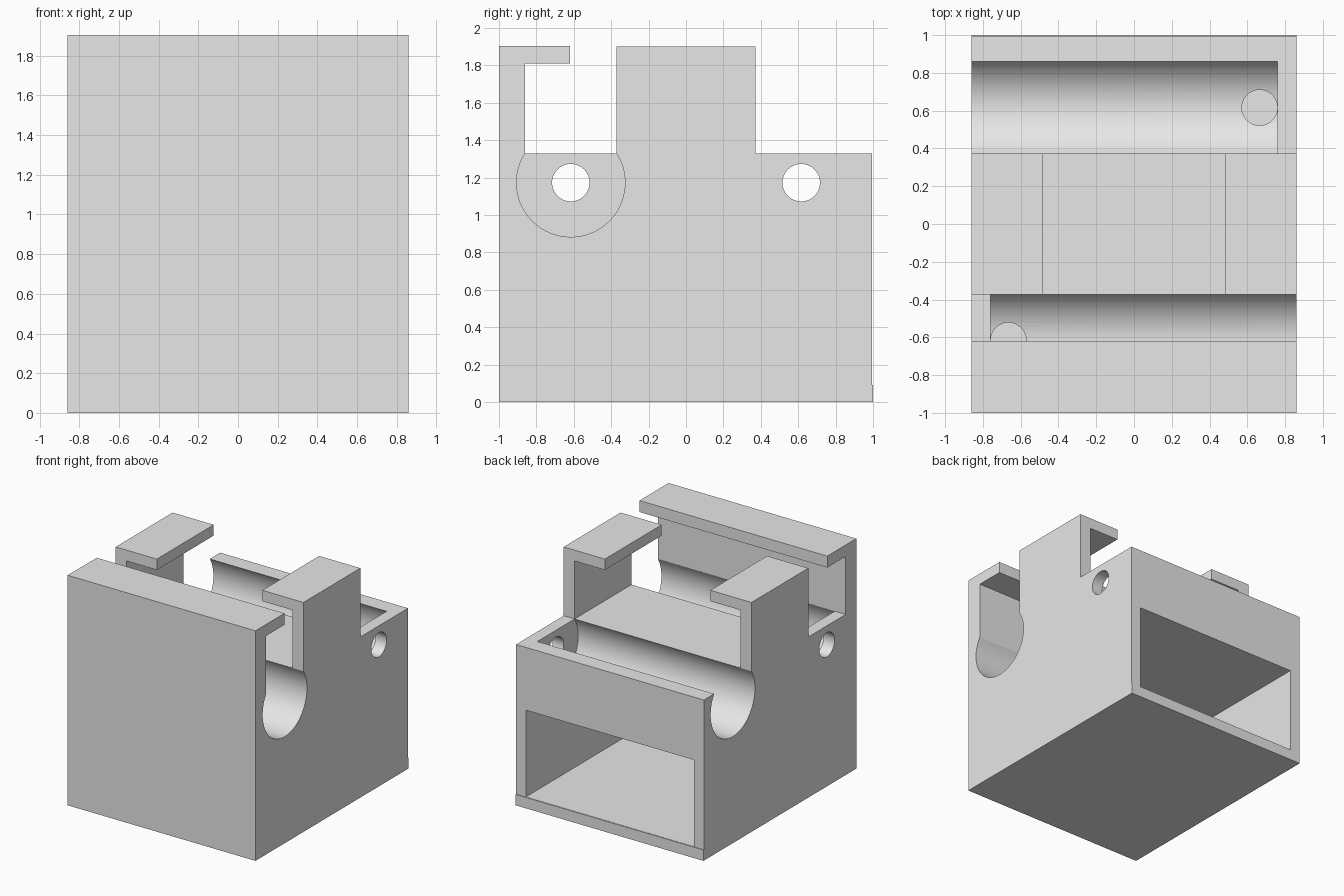
import bpy
import bmesh
from math import radians
from mathutils import Vector

if "Cube" in bpy.data.objects:
    bpy.data.objects.remove(bpy.data.objects["Cube"], do_unlink=True)

grey = bpy.data.materials.new("plain_grey")
grey.use_nodes = True
grey.diffuse_color = (0.8, 0.8, 0.8, 1)
grey.node_tree.nodes["Principled BSDF"].inputs["Base Color"].default_value = (0.8, 0.8, 0.8, 1)

HALF_X = 0.86      # half width of the housing
WALL_X = 0.76      # inner face of the end walls
RIM = 1.33         # height of the deck and trough rims
TOP = 1.905
LIP = 1.81         # underside of the overhanging lips
AXLE_Y, AXLE_Z = 0.616, 1.173


def extrude(name, points, offset):
    """Solid made by sweeping a closed 3D outline along an offset."""
    bm = bmesh.new()
    face = bm.faces.new([bm.verts.new(p) for p in points])
    swept = bmesh.ops.extrude_face_region(bm, geom=[face])["geom"]
    verts = [g for g in swept if isinstance(g, bmesh.types.BMVert)]
    bmesh.ops.translate(bm, verts=verts, vec=Vector(offset))
    bmesh.ops.recalc_face_normals(bm, faces=bm.faces)
    mesh = bpy.data.meshes.new(name)
    bm.to_mesh(mesh)
    bm.free()
    obj = bpy.data.objects.new(name, mesh)
    bpy.context.collection.objects.link(obj)
    mesh.materials.append(grey)
    return obj


def cut(target, cutter):
    """Subtract the active cutter from the target and discard it."""
    cutter.hide_render = True
    cutter.data.materials.append(grey)
    mod = target.modifiers.new("cut", "BOOLEAN")
    mod.operation = "DIFFERENCE"
    mod.solver = "EXACT"
    mod.object = cutter
    bpy.context.view_layer.objects.active = target
    bpy.ops.object.modifier_apply(modifier=mod.name)
    bpy.data.objects.remove(cutter, do_unlink=True)


def rod(radius, length, location, along_x=True):
    bpy.ops.mesh.primitive_cylinder_add(
        vertices=96, radius=radius, depth=length, location=location,
        rotation=(0, radians(90) if along_x else 0, 0))
    return bpy.context.object


# Housing with the tall lipped front wall and the small step at the back foot
side = [(-1, 0), (1, 0), (1, 0.09), (0.995, 0.09), (0.995, RIM),
        (-0.86, RIM), (-0.86, LIP), (-0.62, LIP), (-0.62, TOP), (-1, TOP)]
housing = extrude("housing", [(-HALF_X, y, z) for y, z in side], (2 * HALF_X, 0, 0))

# Compartment open at the back
bpy.ops.mesh.primitive_cube_add(size=1, location=(0, 0.125, 0.451))
compartment = bpy.context.object
compartment.scale = (2 * 0.77, 1.95, 0.718)
cut(housing, compartment)

# Round troughs, each open at one end, with axle hole and drain hole at the other
for s in (-1, 1):
    y = s * AXLE_Y
    cut(housing, rod(0.29, 1.76, (-s * 0.12, y, AXLE_Z)))
    cut(housing, rod(0.1, 0.4, (s * 0.8, y, AXLE_Z)))
    cut(housing, rod(0.094, 0.4, (s * 0.665, y, 0.9), along_x=False))

# Side towers with lips hooking inward over the deck
towers = []
for s, label in ((1, "left"), (-1, "right")):
    hook = [(HALF_X, RIM), (HALF_X, 1.9), (0.483, 1.9), (0.483, LIP), (WALL_X, LIP), (WALL_X, RIM)]
    towers.append(extrude(label + "_tower", [(s * x, -0.372, z) for x, z in hook], (0, 0.744, 0)))

# Smooth the round surfaces, keep all edges crisp
bpy.ops.object.select_all(action="DESELECT")
for obj in [housing] + towers:
    obj.select_set(True)
bpy.context.view_layer.objects.active = housing
bpy.ops.object.shade_smooth_by_angle(angle=radians(25))
